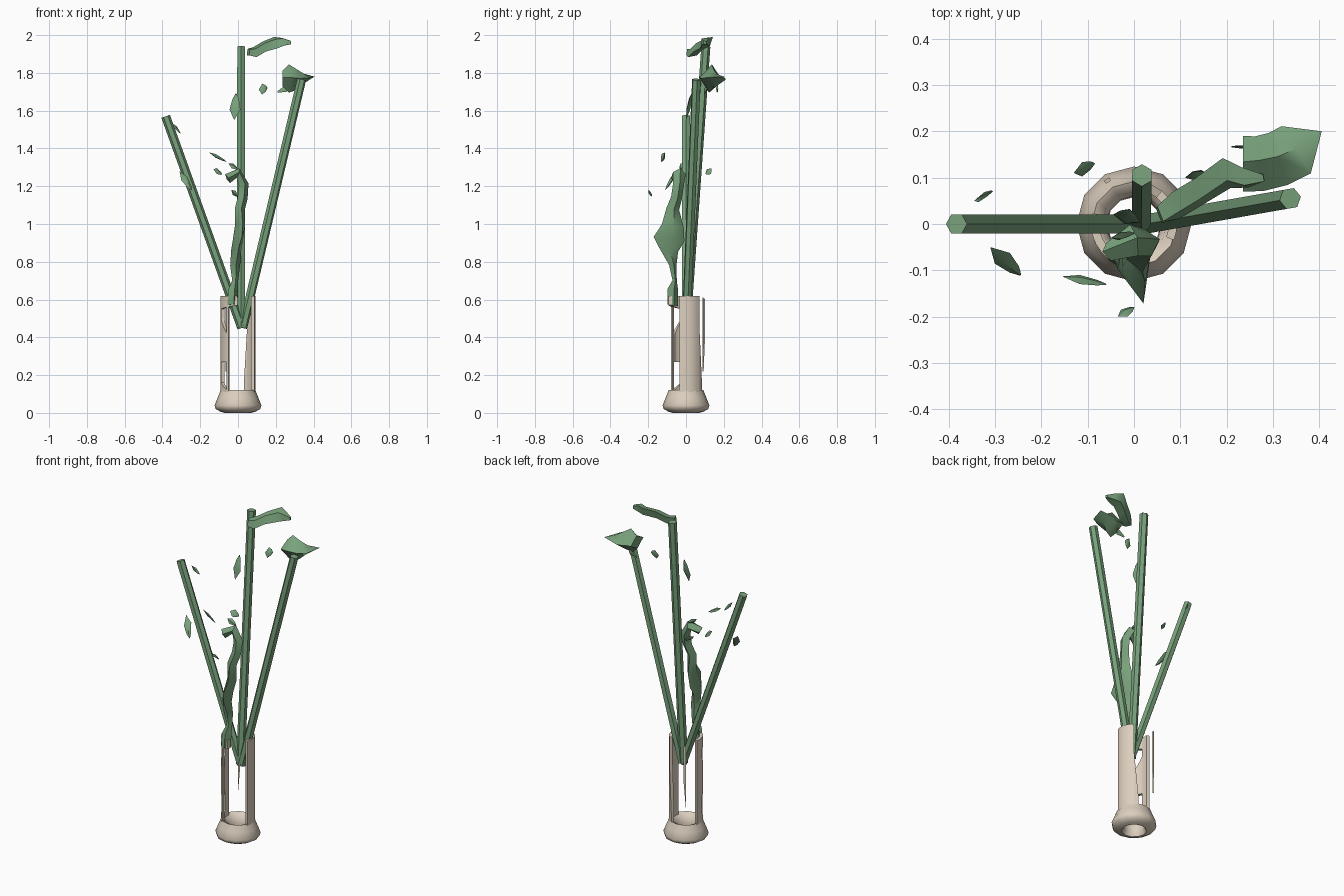
import bpy, bmesh, math
from mathutils import Vector

cube = bpy.data.objects.get("Cube")
if cube:
    bpy.data.objects.remove(cube, do_unlink=True)


def material(name, rgb):
    mat = bpy.data.materials.new(name)
    mat.use_nodes = True
    mat.diffuse_color = (*rgb, 1)
    mat.node_tree.nodes["Principled BSDF"].inputs["Base Color"].default_value = (*rgb, 1)
    return mat


green = material("leaf green", (.19, .36, .2))
clay = material("pale clay", (.71, .62, .51))


def finish(bm, name, mat, smooth_angle=None):
    """Turn a bmesh into a linked object with one material."""
    bmesh.ops.remove_doubles(bm, verts=bm.verts, dist=.0005)
    bmesh.ops.recalc_face_normals(bm, faces=bm.faces)
    mesh = bpy.data.meshes.new(name)
    bm.to_mesh(mesh)
    bm.free()
    obj = bpy.data.objects.new(name, mesh)
    bpy.context.collection.objects.link(obj)
    mesh.materials.append(mat)
    if smooth_angle:
        bpy.ops.object.select_all(action="DESELECT")
        obj.select_set(True)
        bpy.context.view_layer.objects.active = obj
        bpy.ops.object.shade_smooth_by_angle(angle=math.radians(smooth_angle))
    return obj


def bridge(bm, ring_a, ring_b):
    """Join two closed rings of equal length with quads."""
    count = len(ring_a)
    for i in range(count):
        j = (i + 1) % count
        bm.faces.new((ring_a[i], ring_a[j], ring_b[j], ring_b[i]))


def stem(name, start, end, radius=.024):
    """Six-sided straight rod between two points."""
    start, end = Vector(start), Vector(end)
    axis = end - start
    bm = bmesh.new()
    bmesh.ops.create_cone(bm, cap_ends=True, segments=6, radius1=radius,
                          radius2=radius, depth=axis.length)
    turn = axis.to_track_quat("Z", "Y").to_matrix().to_4x4()
    bm.transform(turn)
    bmesh.ops.translate(bm, verts=bm.verts, vec=(start + end) / 2)
    finish(bm, name, green)


def leaf(name, path, side, thick):
    """Loft diamond sections along a path of (x, y, z, half width)."""
    side = Vector(side).normalized()
    points = [Vector(row[:3]) for row in path]
    bm = bmesh.new()
    rings = []
    for i, row in enumerate(path):
        tangent = points[min(i + 1, len(path) - 1)] - points[max(i - 1, 0)]
        normal = tangent.cross(side).normalized()
        width = row[3]
        depth = thick * min(1, width / .02)
        offsets = (side * width, normal * depth, -side * width, -normal * depth)
        rings.append([bm.verts.new(points[i] + offset) for offset in offsets])
    for lower, upper in zip(rings, rings[1:]):
        bridge(bm, lower, upper)
    bm.faces.new(rings[0])
    bm.faces.new(rings[-1])
    finish(bm, name, green, 50)


def wall(name, a0, a1, low0, high0, low1, high1, radius=.093, thick=.018):
    """Curved slab of the vase wall; its ends may differ in height."""
    steps = max(1, round((a1 - a0) / 12))
    bm = bmesh.new()
    rings = []
    for i in range(steps + 1):
        t = i / steps
        angle = math.radians(a0 + (a1 - a0) * t)
        low, high = low0 + (low1 - low0) * t, high0 + (high1 - high0) * t
        outline = ((radius, low), (radius, high),
                   (radius - thick, high), (radius - thick, low))
        rings.append([bm.verts.new((r * math.cos(angle), r * math.sin(angle), z))
                      for r, z in outline])
    for a, b in zip(rings, rings[1:]):
        bridge(bm, a, b)
    bm.faces.new(rings[0])
    bm.faces.new(rings[-1])
    finish(bm, name, clay, 40)


# Flared ring at the foot of the vase
profile = [(.09, .005), (.118, .02), (.124, .04), (.108, .08), (.092, .12),
           (.07, .11), (.06, .06), (.058, .02), (.068, 0)]
bm = bmesh.new()
sides = 12
rings = []
for i in range(sides):
    angle = math.tau * i / sides
    rings.append([bm.verts.new((r * math.cos(angle), r * math.sin(angle), z))
                  for r, z in profile])
for i in range(sides):
    bridge(bm, rings[i], rings[(i + 1) % sides])
finish(bm, "vase_foot", clay, 60)

# Broken upright wall of the vase
wall("vase_wall_left", -22, 50, .09, .62, .09, .62)
wall("vase_wall_left_corner", 50, 66, .09, .45, .09, .15)
wall("vase_wall_right", 165, 195, .09, .62, .09, .62)
wall("vase_post_front", 229, 238, .09, .62, .09, .62, thick=.01)
wall("vase_band_middle", 195, 230, .27, .5, .27, .42)
wall("vase_band_top", 195, 268, .55, .62, .57, .62)
wall("vase_band_bottom", 195, 232, .09, .16, .09, .12)
wall("vase_back_strip", 118, 125, .4, .6, .22, .61, radius=.114, thick=.008)

# Three straight stems meeting inside the vase
stem("stem_right", (.02, 0, .45), (-.383, 0, 1.57))
stem("stem_middle", (.016, 0, .45), (.017, .105, 1.94))
stem("stem_left", (.025, 0, .45), (.337, .055, 1.765))

# Curling vine in front of the stems
leaf("vine", [(-.03, -.07, .57, .03), (-.025, -.07, .65, .03), (-.015, -.06, .7, .012),
              (-.015, -.07, .78, .02), (-.01, -.09, .86, .05), (0, -.09, .92, .085),
              (.01, -.07, .99, .06), (.01, -.07, 1.08, .035), (.025, -.05, 1.14, .03),
              (.03, -.04, 1.21, .03), (0, -.035, 1.27, .035), (-.055, -.06, 1.24, .02)],
     (.25, -1, .15), .027)

# Leaf heads at the stem tops
leaf("top_leaf", [(.055, .02, 1.91, .025), (.09, .04, 1.91, .04), (.14, .07, 1.94, .04),
                  (.2, .11, 1.96, .045), (.24, .1, 1.965, .03), (.28, .1, 1.96, .01)],
     (-.2, .75, .7), .024)
leaf("left_flower_head", [(.235, .13, 1.77, .04), (.27, .13, 1.77, .075),
                          (.31, .14, 1.765, .055), (.35, .16, 1.77, .025),
                          (.405, .2, 1.78, 0)], (0, .1, 1), .06)
leaf("left_flower_sliver", [(.21, .167, 1.7, .005), (.26, .165, 1.72, .02)], (0, .2, 1), .006)

# Small loose leaf fragments: start, end, bulge, side
fragments = {
    "leaf_by_left_stem": ((.11, .1, 1.71), (.155, .11, 1.72), .03, (0, .3, 1)),
    "leaf_by_middle_stem": ((-.02, 0, 1.55), (-.01, .03, 1.69), .03, (1, -.3, 0)),
    "leaf_front_high": ((-.155, -.113, 1.38), (-.06, -.13, 1.33), .014, (0, -.7, .7)),
    "leaf_back": ((-.13, .11, 1.29), (-.085, .13, 1.265), .022, (0, .7, .7)),
    "leaf_by_right_stem": ((-.31, -.05, 1.28), (-.245, -.11, 1.18), .022, (.7, .5, .4)),
    "leaf_right_high": ((-.345, .05, 1.53), (-.305, .07, 1.48), .02, (.3, .5, -.7)),
    "leaf_front_low": ((-.035, -.2, 1.18), (0, -.18, 1.145), .015, (.4, -.4, .6)),
    "leaf_vine_tip": ((-.05, -.03, 1.32), (0, -.02, 1.29), .016, (.2, .5, .7)),
    "leaf_vine_low": ((-.02, -.05, .69), (-.045, -.08, .57), .03, (.8, -.6, 0)),
}
for name, (start, end, bulge, side) in fragments.items():
    start, end = Vector(start), Vector(end)
    rows = [(*start.lerp(end, t), bulge * w) for t, w in ((0, 0), (.4, 1), (.8, .6), (1, .1))]
    leaf(name, rows, side, .01)
